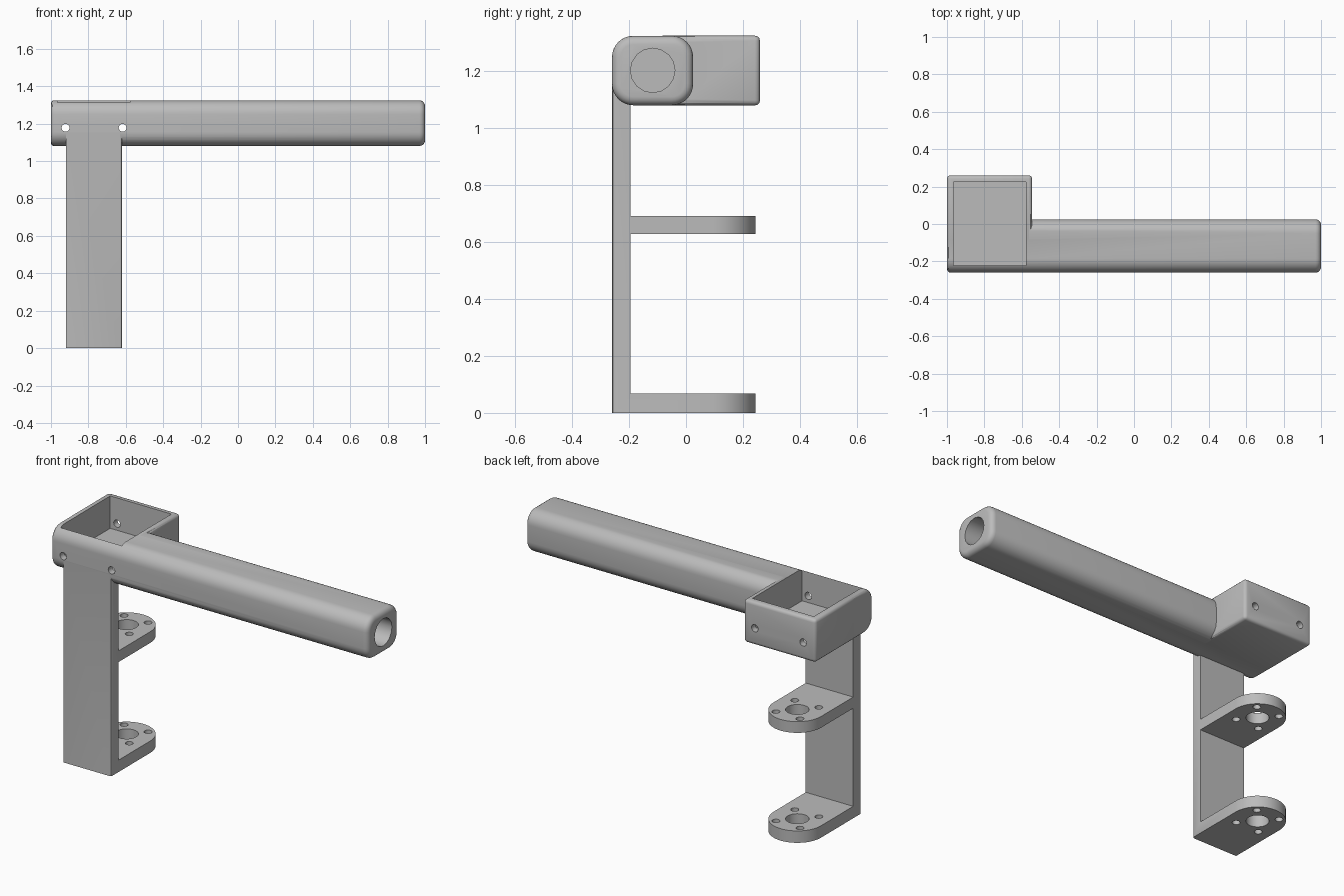
import bpy, bmesh
from math import sin, cos, pi
from mathutils import Vector, Matrix

if "Cube" in bpy.data.objects:
    bpy.data.objects.remove(bpy.data.objects["Cube"], do_unlink=True)

grey = bpy.data.materials.new("plain_grey")
grey.use_nodes = True
grey.diffuse_color = (0.5, 0.5, 0.5, 1)
grey.node_tree.nodes["Principled BSDF"].inputs["Base Color"].default_value = grey.diffuse_color


def finish(bm, name):
    bmesh.ops.recalc_face_normals(bm, faces=bm.faces)
    mesh = bpy.data.meshes.new(name)
    bm.to_mesh(mesh)
    bm.free()
    mesh.materials.append(grey)
    ob = bpy.data.objects.new(name, mesh)
    bpy.context.collection.objects.link(ob)
    return ob


def round_edges(bm, rule, radius, segments):
    """Bevel every edge whose two end points satisfy the rule."""
    edges = [e for e in bm.edges if rule(e.verts[0].co, e.verts[1].co)]
    bmesh.ops.bevel(bm, geom=edges, offset=radius, segments=segments,
                    profile=0.5, affect='EDGES', clamp_overlap=True)


def block(name, lo, hi, rounds=()):
    lo, hi = Vector(lo), Vector(hi)
    bm = bmesh.new()
    bmesh.ops.create_cube(bm, size=1)
    for v in bm.verts:
        v.co = (lo + hi) / 2 + v.co * (hi - lo)
    for rule, radius, segments in rounds:
        round_edges(bm, rule, radius, segments)
    return finish(bm, name)


def prism(name, points, along):
    bm = bmesh.new()
    face = bm.faces.new([bm.verts.new(p) for p in points])
    out = bmesh.ops.extrude_face_region(bm, geom=[face])
    verts = [g for g in out["geom"] if isinstance(g, bmesh.types.BMVert)]
    bmesh.ops.translate(bm, verts=verts, vec=along)
    return finish(bm, name)


def rod(name, centre, radius, length, axis, sides):
    bm = bmesh.new()
    turn = Vector((0, 0, 1)).rotation_difference(Vector(axis)).to_matrix().to_4x4()
    bmesh.ops.create_cone(bm, cap_ends=True, segments=sides, radius1=radius, radius2=radius,
                          depth=length, matrix=Matrix.Translation(centre) @ turn)
    return finish(bm, name)


def combine(ob, tool, operation):
    """Apply a boolean and discard the tool."""
    mod = ob.modifiers.new(operation.lower(), 'BOOLEAN')
    mod.operation, mod.object, mod.solver = operation, tool, 'EXACT'
    bpy.context.view_layer.objects.active = ob
    bpy.ops.object.modifier_apply(modifier=mod.name)
    bpy.data.objects.remove(tool, do_unlink=True)


# Long rounded grip, running the full width
arm_end, arm_start = 1.0, -0.9995
along_x = lambda a, b: abs(a.x - b.x) > 0.5
body = block("handle_body", (arm_start, -0.26, 1.0805), (arm_end, 0.025, 1.3245), [
    (along_x, 0.075, 8),
    (lambda a, b: min(a.x, b.x) > arm_end - 0.001, 0.03, 4),
    (lambda a, b: max(a.x, b.x) < arm_start + 0.001, 0.018, 3)])

# Tray at the end of the grip
tray = block("tray", (-1, -0.1, 1.08), (-0.545, 0.26, 1.325),
             [(lambda a, b: True, 0.018, 3)])
combine(body, tray, 'UNION')

# Bracket: side profile of upright and two shelves, trimmed to a round-ended plan
front, inner, back = -0.3, -0.195, 0.4
shelf_tops = (0.068, 0.692)
side = [(front, 0), (back, 0), (back, shelf_tops[0]), (inner, shelf_tops[0]),
        (inner, 0.628), (back, 0.628), (back, shelf_tops[1]), (inner, shelf_tops[1]),
        (inner, 1.2), (front, 1.2)]
bracket = prism("bracket", [(-1, y, z) for y, z in side], (0.6, 0, 0))
mid_x, mid_y, half = -0.77, 0.095, 0.15
plan = [(mid_x + half * cos(pi * i / 24), mid_y + half * sin(pi * i / 24), -0.1)
        for i in range(25)]
plan += [(mid_x - half, -0.2595, -0.1), (mid_x + half - 0.012, -0.2595, -0.1),
         (mid_x + half - 0.004, -0.256, -0.1), (mid_x + half, -0.2475, -0.1)]
combine(bracket, prism("plan", plan, (0, 0, 1.5)), 'INTERSECT')

# Centre and screw holes through both shelves
holes = [(0, 0, 0.061, 32)] + [(sx * 0.076, sy * 0.085, 0.021, 20)
                               for sx in (-1, 1) for sy in (-1, 1)]
for dx, dy, radius, sides in holes:
    combine(bracket, rod("hole", (mid_x + dx, mid_y + dy, 0.4), radius, 1, (0, 0, 1), sides),
            'DIFFERENCE')
combine(body, bracket, 'UNION')

# Tray hollow, cross holes through its walls, and the bore in the grip end
combine(body, block("hollow", (-0.965, -0.222, 1.14), (-0.578, 0.225, 1.5)), 'DIFFERENCE')
for x in (-0.922, -0.617):
    combine(body, rod("cross_hole", (x, 0, 1.178), 0.021, 1, (0, 1, 0), 20), 'DIFFERENCE')
combine(body, rod("bore", (0.3, -0.117, 1.203), 0.078, 1.6, (1, 0, 0), 16), 'DIFFERENCE')

# Smooth the curves, keep the corners crisp
bpy.ops.object.select_all(action='DESELECT')
body.select_set(True)
bpy.context.view_layer.objects.active = body
bpy.ops.object.shade_smooth_by_angle(angle=pi / 6)
